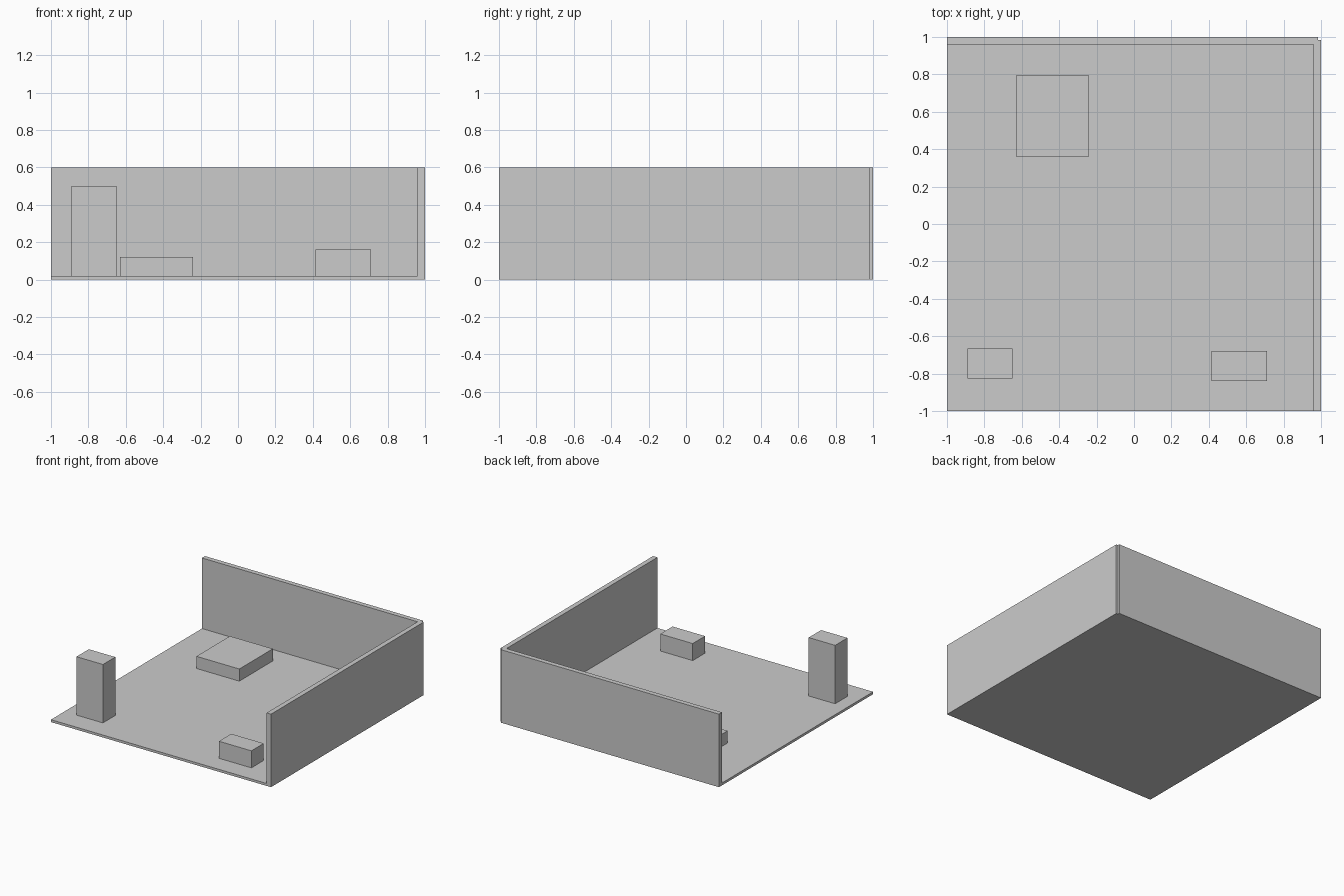
import bpy
import bmesh
from mathutils import Matrix, Vector

if "Cube" in bpy.data.objects:
    bpy.data.objects.remove(bpy.data.objects["Cube"])


def box(name, lo, hi):
    lo, hi = Vector(lo), Vector(hi)
    bm = bmesh.new()
    bmesh.ops.create_cube(bm, size=1, matrix=Matrix.Translation((lo + hi) / 2)
                          @ Matrix.Diagonal((*(hi - lo), 1)))
    mesh = bpy.data.meshes.new(name)
    bm.to_mesh(mesh)
    bm.free()
    obj = bpy.data.objects.new(name, mesh)
    bpy.context.collection.objects.link(obj)
    return obj


def cut(target, name, lo, hi):
    cutter = box(name, lo, hi)
    cutter.hide_render = True
    cutter.display_type = 'WIRE'
    mod = target.modifiers.new(name, 'BOOLEAN')
    mod.operation = 'DIFFERENCE'
    mod.solver = 'EXACT'
    mod.object = cutter


# Floor with back and right walls, hollowed from one block
FLOOR, INNER = 0.02, 0.96
room = box("floor_and_walls", (-1, -1, 0), (1, 1, 0.6))
cut(room, "interior_cutter", (-1.5, -1.5, FLOOR), (INNER, INNER, 1))

# Small notch down the outer corner
cut(room, "corner_notch_cutter", (0.983, 0.983, -0.5), (1.5, 1.5, 1))

# Blocks standing on the floor
box("tall_block", (-0.89, -0.825, FLOOR), (-0.65, -0.665, 0.50))
box("low_block", (-0.63, 0.36, FLOOR), (-0.24, 0.795, 0.12))
box("small_block", (0.415, -0.84, FLOOR), (0.71, -0.68, 0.16))
